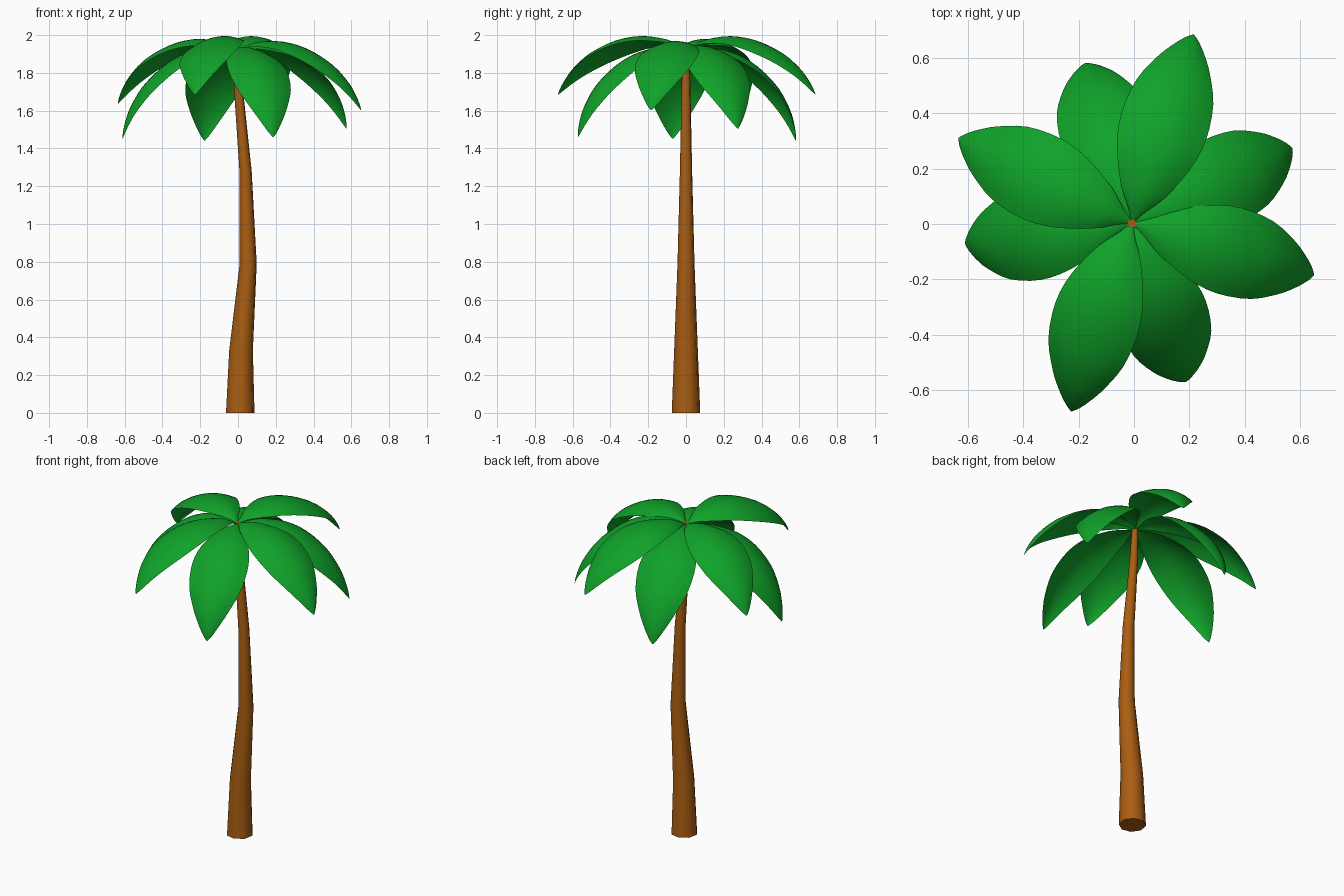
import bpy, bmesh, math
from mathutils import Vector, Matrix

if "Cube" in bpy.data.objects:
    bpy.data.objects.remove(bpy.data.objects["Cube"])


def material(name, rgb):
    m = bpy.data.materials.new(name)
    m.diffuse_color = (*rgb, 1)
    m.use_nodes = True
    m.node_tree.nodes["Principled BSDF"].inputs["Base Color"].default_value = m.diffuse_color
    return m


def finish(name, bm, mat, angle):
    bmesh.ops.recalc_face_normals(bm, faces=bm.faces[:])
    me = bpy.data.meshes.new(name)
    bm.to_mesh(me)
    bm.free()
    ob = bpy.data.objects.new(name, me)
    bpy.context.collection.objects.link(ob)
    me.materials.append(mat)
    bpy.ops.object.select_all(action='DESELECT')
    ob.select_set(True)
    bpy.context.view_layer.objects.active = ob
    bpy.ops.object.shade_smooth_by_angle(angle=math.radians(angle))
    return ob


def smooth_path(pts, steps):
    """Catmull-Rom samples through the points."""
    p = [Vector(q) for q in pts]
    p = [2 * p[0] - p[1]] + p + [2 * p[-1] - p[-2]]
    out = []
    for i in range(1, len(p) - 2):
        a, b, c, d = p[i - 1:i + 3]
        for s in range(steps):
            t = s / steps
            out.append(0.5 * (2 * b + (c - a) * t + (2 * a - 5 * b + 4 * c - d) * t * t
                              + (3 * b - a - 3 * c + d) * t ** 3))
    return out + [p[-2]]


green = material("leaf_green", (0.005, 0.36, 0.022))
brown = material("bark_brown", (0.40, 0.11, 0.006))

# Trunk: bent, tapering eight-sided tube (centre x, z, radius)
bm = bmesh.new()
rings = []
for cx, z, r in [(0.012, 0, 0.077), (0.016, 0.33, 0.064), (0.054, 0.79, 0.046),
                 (0.040, 1.28, 0.033), (0.002, 1.72, 0.024), (-0.008, 1.93, 0.018)]:
    rings.append([bm.verts.new((cx + r * math.cos(k * math.tau / 8 + 0.2),
                                r * math.sin(k * math.tau / 8 + 0.2), z)) for k in range(8)])
for a, b in zip(rings, rings[1:]):
    for k in range(8):
        bm.faces.new((a[k], a[(k + 1) % 8], b[(k + 1) % 8], b[k]))
bm.faces.new(rings[0][::-1])
bm.faces.new(rings[-1])
finish("trunk", bm, brown, 60)

# Leaf: arched spine (distance along chord, height, half width)
SPINE = smooth_path([(0, 0, 0.004), (0.03, 0.035, 0.028), (0.09, 0.088, 0.082),
                     (0.21, 0.146, 0.138), (0.345, 0.167, 0.161), (0.5, 0.15, 0.146),
                     (0.62, 0.104, 0.100), (0.69, 0.06, 0.060), (0.735, 0.022, 0.026),
                     (0.755, 0, 0.003)], 3)
ACROSS = 10
SAG = 0.3  # edge droop relative to half width


def leaf(name, azimuth, pitch, scale=1.0, roll=0):
    bm = bmesh.new()
    rows = []
    for i, (c, h, w) in enumerate(SPINE):
        tan = SPINE[min(i + 1, len(SPINE) - 1)] - SPINE[max(i - 1, 0)]
        n = Vector((-tan.y, 0, tan.x)).normalized()
        row = []
        for k in range(ACROSS + 1):
            t = 2 * k / ACROSS - 1
            row.append(bm.verts.new(Vector((c, t * w, h)) - n * (SAG * w * t * t)))
        rows.append(row)
    for a, b in zip(rows, rows[1:]):
        for k in range(ACROSS):
            bm.faces.new((a[k], b[k], b[k + 1], a[k + 1]))
    bmesh.ops.solidify(bm, geom=bm.faces[:], thickness=0.006)
    rot = (Matrix.Rotation(math.radians(azimuth), 4, 'Z')
           @ Matrix.Rotation(math.radians(pitch), 4, 'Y')
           @ Matrix.Rotation(math.radians(roll), 4, 'X') @ Matrix.Scale(scale, 4))
    bm.transform(Matrix.Translation((-0.006, 0.004, 1.922)) @ rot)
    finish(name, bm, green, 50)


# Upper crown
for i, args in enumerate([(72, 18.3), (154, 22), (252, 18.3, 1, 8), (344, 25)]):
    leaf(f"upper_leaf_{i + 1}", *args)

# Lower, more drooping crown
for i, args in enumerate([(25, 33, 1.01), (106.5, 38.5, 1.02), (187, 37.6, 1.02), (288.5, 37.2, 1.01)]):
    leaf(f"lower_leaf_{i + 1}", *args)
